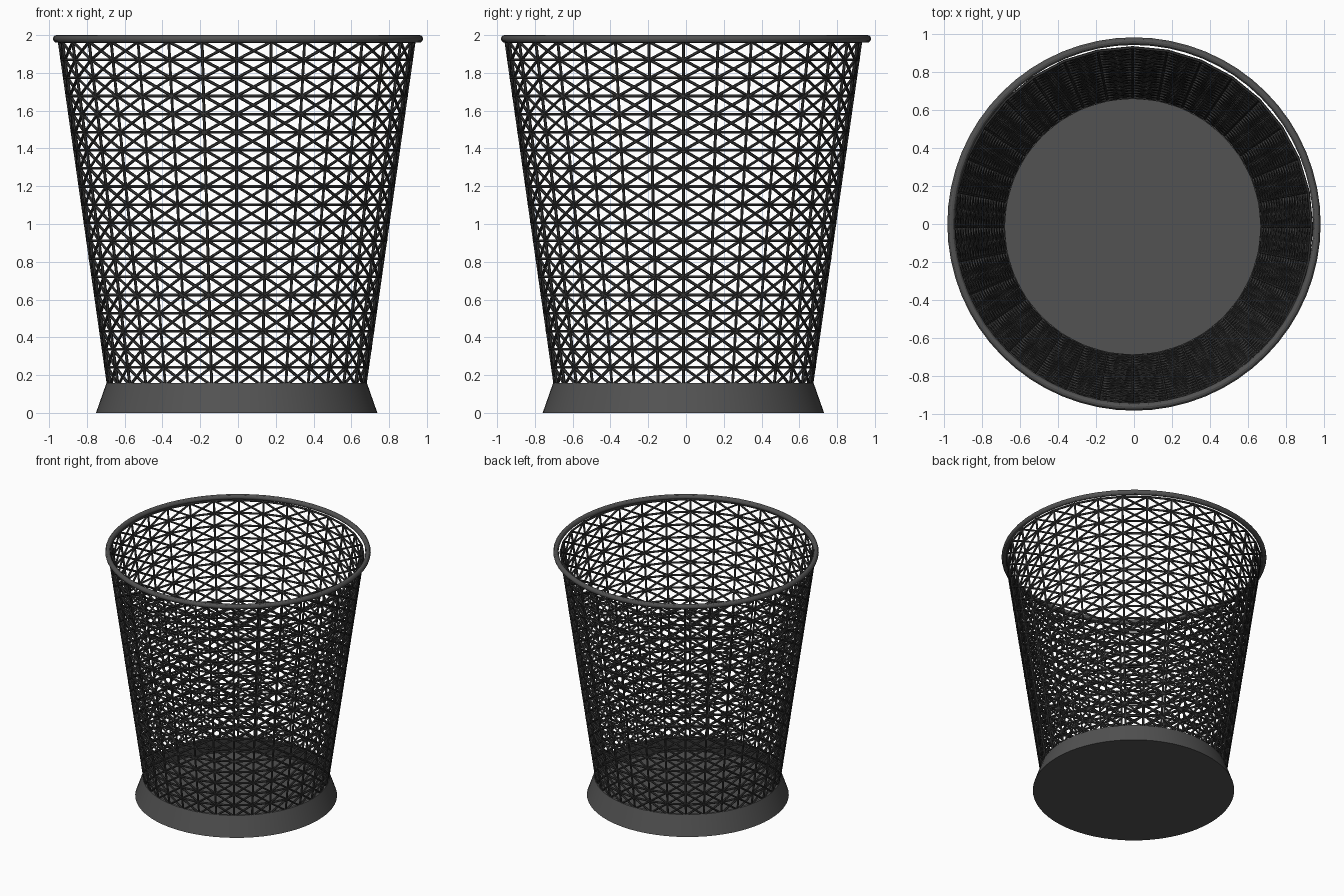
import bpy
import bmesh
from math import sin, cos, pi

if "Cube" in bpy.data.objects:
    bpy.data.objects.remove(bpy.data.objects["Cube"], do_unlink=True)

COLUMNS, ROWS = 32, 19
CX, CY = -0.007, -0.014          # basket sits slightly off the rim centre
Z_LOW, Z_HIGH = 0.145, 1.965
R_LOW, R_HIGH = 0.68, 0.94
WIRE = 0.008


def material(name, value):
    m = bpy.data.materials.new(name)
    m.use_nodes = True
    colour = (value, value, value, 1)
    m.diffuse_color = colour
    m.node_tree.nodes["Principled BSDF"].inputs["Base Color"].default_value = colour
    return m


grey = material("dark grey metal", 0.085)
wire_grey = material("black wire", 0.04)


def finish(obj, mat):
    obj.data.materials.append(mat)
    bpy.ops.object.select_all(action="DESELECT")
    obj.select_set(True)
    bpy.context.view_layer.objects.active = obj
    if obj.type == "CURVE":
        bpy.ops.object.convert(target="MESH")
    bpy.ops.object.shade_smooth_by_angle()


def node(col, row):
    """Crossing point of the wire lattice."""
    t = row / ROWS
    r = R_LOW + (R_HIGH - R_LOW) * t
    a = 2 * pi * col / COLUMNS
    return (CX + r * sin(a), CY + r * cos(a), Z_LOW + (Z_HIGH - Z_LOW) * t)


def wires(name, paths, cyclic=False):
    curve = bpy.data.curves.new(name, "CURVE")
    curve.dimensions = "3D"
    curve.bevel_depth = WIRE
    curve.bevel_resolution = 1
    curve.use_fill_caps = True
    for path in paths:
        spline = curve.splines.new("POLY")
        spline.points.add(len(path) - 1)
        for point, co in zip(spline.points, path):
            point.co = (*co, 1)
        spline.use_cyclic_u = cyclic
    obj = bpy.data.objects.new(name, curve)
    bpy.context.collection.objects.link(obj)
    finish(obj, wire_grey)


# Wire lattice: uprights, hoops and two crossing families of spirals
rows, cols = range(ROWS + 1), range(COLUMNS)
wires("upright_wires", [[node(c, r) for r in rows] for c in cols])
wires("hoop_wires", [[node(c, r) for c in cols] for r in rows], cyclic=True)
wires("left_spiral_wires", [[node(c + r, r) for r in rows] for c in cols])
wires("right_spiral_wires", [[node(c - r, r) for r in rows] for c in cols])


# Flared base with a thin floor, as one turned profile
def lathe(name, profile, mat, steps=64):
    bm = bmesh.new()
    verts = [bm.verts.new((r, 0, z)) for r, z in profile]
    edges = [bm.edges.new(pair) for pair in zip(verts, verts[1:])]
    bmesh.ops.spin(bm, geom=verts + edges, cent=(0, 0, 0), axis=(0, 0, 1),
                   angle=2 * pi, steps=steps)
    bmesh.ops.remove_doubles(bm, verts=bm.verts, dist=0.0005)
    bmesh.ops.recalc_face_normals(bm, faces=bm.faces)
    mesh = bpy.data.meshes.new(name)
    bm.to_mesh(mesh)
    bm.free()
    obj = bpy.data.objects.new(name, mesh)
    obj.location = (CX, CY, 0)
    bpy.context.collection.objects.link(obj)
    finish(obj, mat)


lathe("base", [(0, 0), (0.745, 0), (0.69, 0.157), (0.67, 0.157),
               (0.72, 0.015), (0, 0.015)], grey)

# Rolled rim
bpy.ops.mesh.primitive_torus_add(major_radius=0.96, minor_radius=0.02,
                                 major_segments=64, minor_segments=12,
                                 location=(0, 0, 1.98))
rim = bpy.context.object
rim.name = "rim"
finish(rim, grey)
